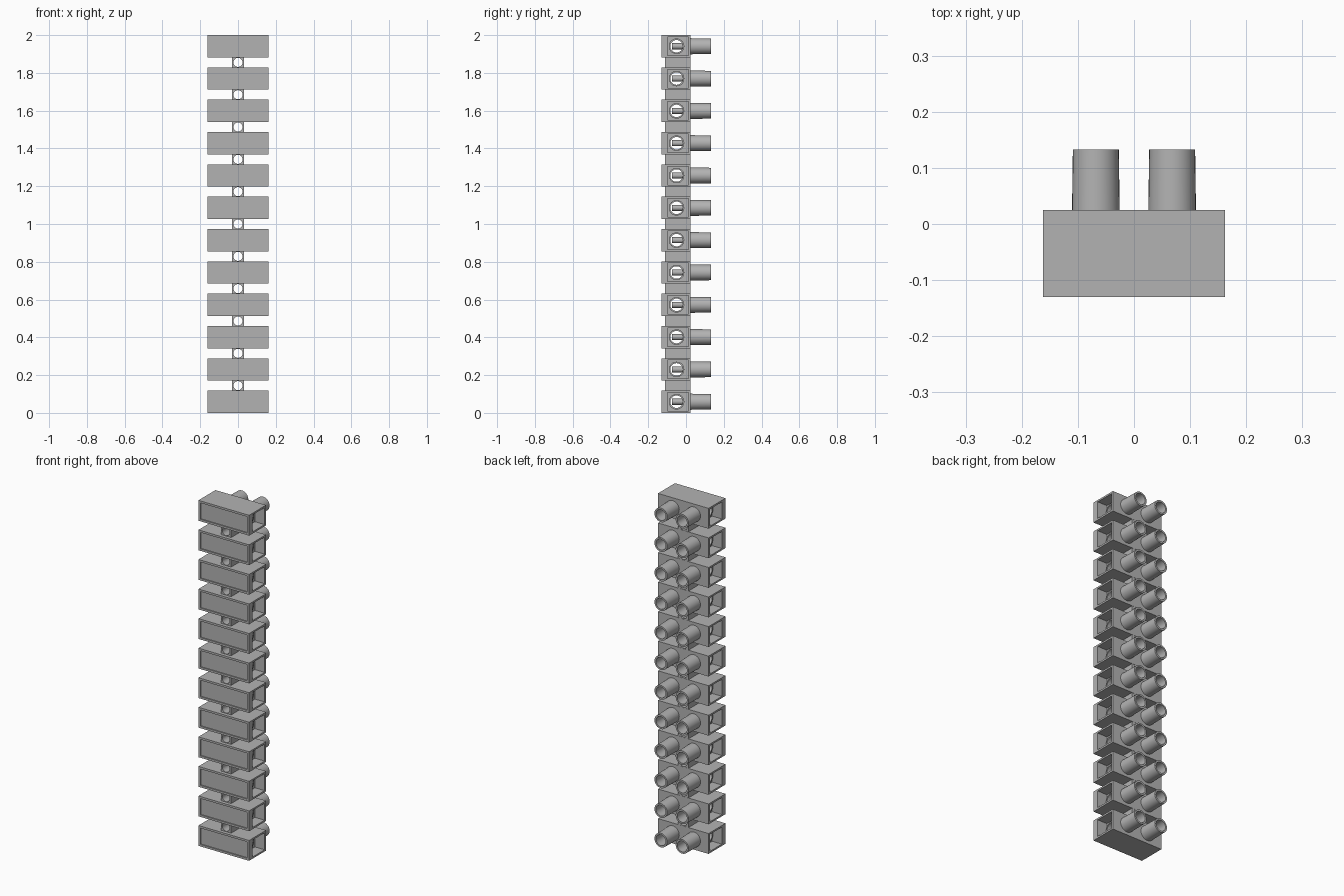
import bpy, bmesh, math
from mathutils import Matrix, Vector

cube = bpy.data.objects.get("Cube")
if cube:
    bpy.data.objects.remove(cube)

COUNT, HEIGHT = 12, 0.118
PITCH = (2 - HEIGHT) / (COUNT - 1)
HALF_X, FRONT, BACK = 0.162, -0.13, 0.025
BORE_Y, POST_X = -0.05, 0.068

grey = bpy.data.materials.new("grey_plastic")
grey.use_nodes = True
colour = (0.45, 0.45, 0.45, 1)
grey.diffuse_color = colour
grey.node_tree.nodes["Principled BSDF"].inputs["Base Color"].default_value = colour


def add_object(name, mesh, z=0.0):
    ob = bpy.data.objects.new(name, mesh)
    ob.location.z = z
    bpy.context.collection.objects.link(ob)
    return ob


def finish(bm, name):
    bmesh.ops.recalc_face_normals(bm, faces=bm.faces[:])
    mesh = bpy.data.meshes.new(name)
    bm.to_mesh(mesh)
    bm.free()
    mesh.materials.append(grey)
    return mesh


def add_box(bm, lo, hi):
    lo, hi = Vector(lo), Vector(hi)
    m = Matrix.Translation((lo + hi) / 2) @ Matrix.Diagonal((*(hi - lo), 1))
    return bmesh.ops.create_cube(bm, size=1, matrix=m)


def box(name, lo, hi):
    bm = bmesh.new()
    add_box(bm, lo, hi)
    return finish(bm, name)


def lathe(name, profile, axis, origin, steps=32):
    """Spin (radius, distance) points around the given axis."""
    bm = bmesh.new()
    verts = [bm.verts.new((r, 0, d)) for r, d in profile]
    edges = [bm.edges.new(pair) for pair in zip(verts, verts[1:])]
    bmesh.ops.spin(bm, geom=verts + edges, cent=(0, 0, 0), axis=(0, 0, 1),
                   angle=math.tau, steps=steps)
    bmesh.ops.remove_doubles(bm, verts=bm.verts[:], dist=1e-5)
    turn = Vector((0, 0, 1)).rotation_difference(Vector(axis)).to_matrix().to_4x4()
    bm.transform(Matrix.Translation(origin) @ turn)
    return finish(bm, name)


def rod(name, radius, start, end, axis, origin, steps=32):
    return lathe(name, [(0, start), (radius, start), (radius, end), (0, end)],
                 axis, origin, steps)


def carve(name, mesh, cutters):
    """Subtract the cutter meshes and return the resulting mesh."""
    ob = add_object(name, mesh)
    helpers = []
    for cutter in cutters:
        helper = add_object("cutter", cutter)
        helper.hide_render = True
        helpers.append(helper)
        mod = ob.modifiers.new("cut", "BOOLEAN")
        mod.operation, mod.solver, mod.object = "DIFFERENCE", "EXACT", helper
    bpy.context.view_layer.update()
    result = bpy.data.meshes.new_from_object(
        ob.evaluated_get(bpy.context.evaluated_depsgraph_get()))
    for item in helpers + [ob]:
        bpy.data.objects.remove(item)
    return result


def smooth(mesh):
    mesh.shade_smooth()
    mesh.set_sharp_from_angle(angle=math.radians(35))
    return mesh


MID = HEIGHT / 2
X, Y = (1, 0, 0), (0, 1, 0)

# Housing with a shallow front panel, side pockets and a wire bore
cutters = [box("panel", (-0.15, -0.2, 0.012), (0.15, FRONT + 0.006, HEIGHT - 0.012)),
           rod("bore", 0.036, -0.15, 0.15, X, (0, BORE_Y, MID))]
for side in (-1, 1):
    near, far = sorted((side * 0.1, side * 0.2))
    cutters.append(box("pocket", (near, -0.097, 0.01), (far, 0.012, HEIGHT - 0.01)))
housing = carve("housing", box("housing", (-HALF_X, FRONT, 0), (HALF_X, BACK, HEIGHT)), cutters)
parts = {"housing": smooth(housing)}

# Contact sleeve lining the bore
parts["contact_sleeve"] = smooth(lathe(
    "contact_sleeve",
    [(0.033, -0.11), (0.041, -0.11), (0.041, 0.11), (0.033, 0.11), (0.033, -0.11)],
    X, (0, BORE_Y, MID)))

# Hollow tapered posts, clamp screws and slotted screw heads
for side, label in ((1, "left"), (-1, "right")):
    spot = (side * POST_X, 0, MID)
    parts[label + "_post"] = smooth(lathe(
        label + "_post",
        [(0.0425, 0.02), (0.041, 0.133), (0.031, 0.133), (0.030, 0.02)], Y, spot))
    parts[label + "_screw"] = smooth(rod(label + "_screw", 0.016, -0.075, 0.03, Y, spot, 16))
    head = rod("head", 0.029, 0.02, 0.06, Y, spot)
    slot = box("slot", (spot[0] - 0.04, 0.05, MID - 0.004), (spot[0] + 0.04, 0.08, MID + 0.004))
    parts[label + "_screw_head"] = smooth(carve("head", head, [slot]))

# Link between neighbouring housings, with a mounting hole
link = smooth(carve("link", box("link", (-0.033, -0.11, HEIGHT), (0.033, BACK - 0.001, PITCH)),
                    [rod("hole", 0.024, -0.2, 0.2, Y, (0, 0, (HEIGHT + PITCH) / 2))]))

# Stack the units
for i in range(COUNT):
    for name, mesh in parts.items():
        add_object(f"{name}_{i + 1}", mesh, i * PITCH)
    if i < COUNT - 1:
        add_object(f"link_{i + 1}", link, i * PITCH)
